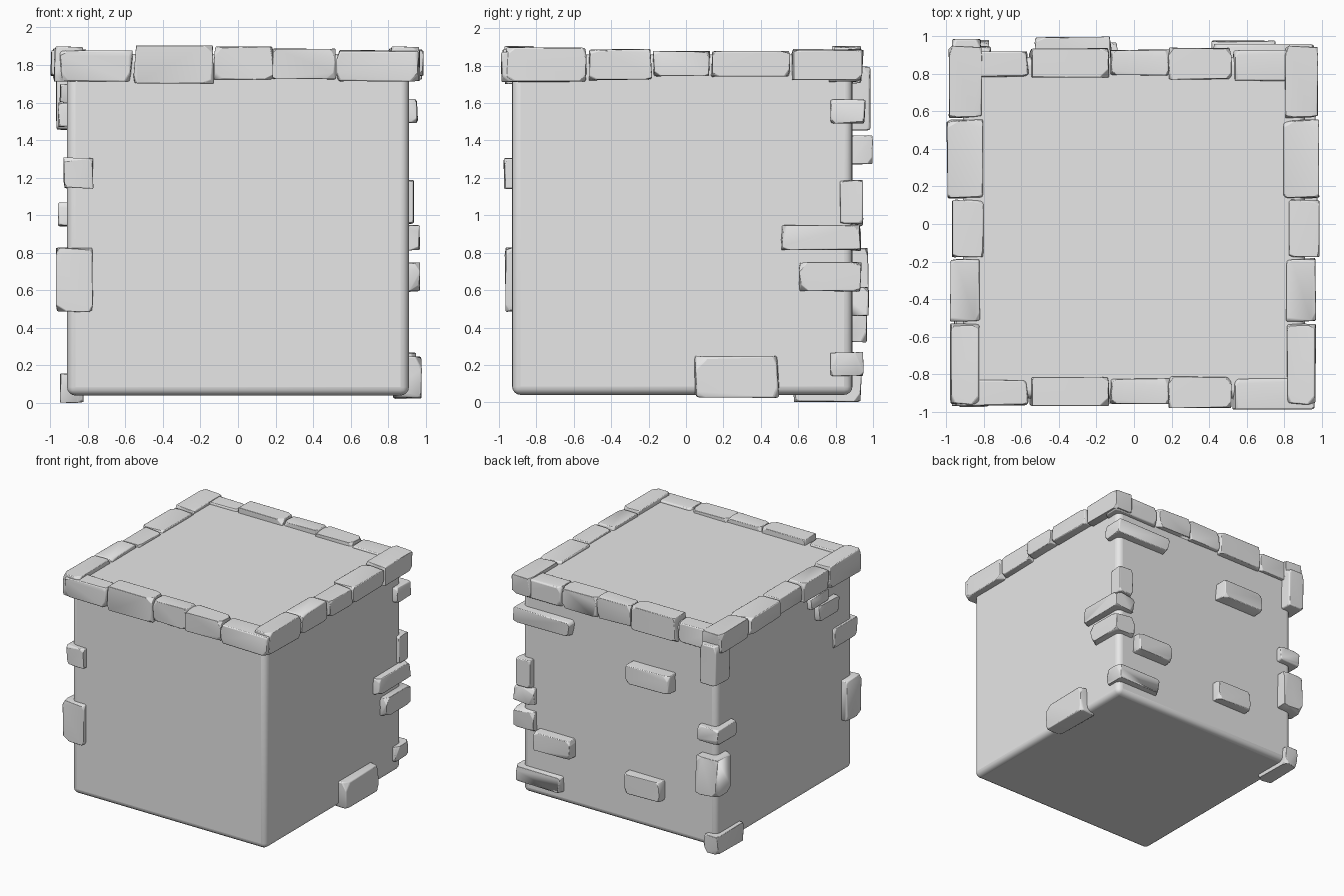
import bpy
import bmesh
import random
from itertools import product
from mathutils import Vector

if "Cube" in bpy.data.objects:
    bpy.data.objects.remove(bpy.data.objects["Cube"], do_unlink=True)

# One plain stone grey for everything
stone_grey = bpy.data.materials.new("stone_grey")
stone_grey.use_nodes = True
grey = (0.8, 0.8, 0.8, 1.0)
stone_grey.diffuse_color = grey
stone_grey.node_tree.nodes["Principled BSDF"].inputs["Base Color"].default_value = grey


def finish(name, bm, bevel_width, segments, angle):
    """Turn a bmesh into a bevelled, smooth shaded object."""
    bmesh.ops.recalc_face_normals(bm, faces=bm.faces)
    mesh = bpy.data.meshes.new(name)
    bm.to_mesh(mesh)
    bm.free()
    mesh.materials.append(stone_grey)
    obj = bpy.data.objects.new(name, mesh)
    bpy.context.collection.objects.link(obj)
    bevel = obj.modifiers.new("soft_edges", "BEVEL")
    bevel.width = bevel_width
    bevel.segments = segments
    bevel.limit_method = "ANGLE"
    bevel.angle_limit = 0.35
    bpy.ops.object.select_all(action="DESELECT")
    obj.select_set(True)
    bpy.context.view_layer.objects.active = obj
    bpy.ops.object.shade_smooth_by_angle(angle=angle)
    return obj


def chipped_stone(name, x_range, y_range, z_range, seed):
    """Box-like stone whose corners are knocked off unevenly."""
    rng = random.Random(seed)
    ranges = (x_range, y_range, z_range)
    centre = Vector([(low + high) / 2 for low, high in ranges])
    half = Vector([(high - low) / 2 for low, high in ranges])
    chip = sorted(half)[1]
    bm = bmesh.new()
    for signs in product((-1, 1), repeat=3):
        for axis in range(3):
            point = Vector([s * h for s, h in zip(signs, half)])
            cut = min(chip, half[axis]) * rng.uniform(0.15, 0.65)
            point[axis] -= signs[axis] * cut
            for other in range(3):
                if other != axis:
                    point[other] *= rng.uniform(0.9, 1.0)
            bm.verts.new(centre + point)
    hull = bmesh.ops.convex_hull(bm, input=bm.verts)
    loose = {g for g in hull["geom_interior"] + hull["geom_unused"]
             if isinstance(g, bmesh.types.BMVert)}
    bmesh.ops.delete(bm, geom=list(loose), context="VERTS")
    bmesh.ops.dissolve_limit(bm, angle_limit=0.12, verts=bm.verts, edges=bm.edges)
    return finish(name, bm, 0.012, 2, 0.6)


# Main block with softly rounded edges
bm = bmesh.new()
bmesh.ops.create_cube(bm, size=1.82)
bmesh.ops.translate(bm, verts=bm.verts, vec=(0, -0.02, 0.95))
finish("main_block", bm, 0.045, 4, 0.6)

# Rim stones: start, end along the side, outer and inner edge, bottom and top
front_row = [
    (-.95, -.56, -.97, -.83, 1.71, 1.88),
    (-.56, -.13, -.97, -.81, 1.70, 1.91),
    (-.13, .19, -.96, -.82, 1.72, 1.90),
    (.18, .52, -.98, -.81, 1.72, 1.89),
    (.52, .97, -.99, -.82, 1.71, 1.88),
]
side_row = [
    (-.97, -.52, .81, .97, 1.71, 1.90),
    (-.52, -.18, .81, .97, 1.72, 1.89),
    (-.18, .13, .82, .99, 1.74, 1.88),
    (.13, .56, .79, .99, 1.74, 1.88),
    (.56, .95, .80, .98, 1.72, 1.89),
]
for i, (start, end, outer, inner, low, high) in enumerate(front_row):
    for side, shift in (("front", 0), ("back", 1.75)):
        chipped_stone(f"rim_stone_{side}_{i + 1}", (start, end),
                      (outer + shift, inner + shift), (low, high), i)
for i, (start, end, inner, outer, low, high) in enumerate(side_row):
    for side, shift in (("left", 0), ("right", -1.79)):
        chipped_stone(f"rim_stone_{side}_{i + 1}", (inner + shift, outer + shift),
                      (start, end), (low, high), i + 10)

# Stones set into the walls and vertical corners
wall_stones = {
    "left_wall_foot_stone": (.82, .98, .04, .50, .02, .25),
    "back_left_stone_lower": (.77, .97, .60, .94, .59, .75),
    "back_left_stone_middle": (.77, .97, .50, .94, .81, .95),
    "back_left_stone_upright": (.80, .94, .82, .95, .95, 1.19),
    "back_left_stone_foot": (.52, .95, .77, .95, .14, .27),
    "back_left_stone_upper": (.42, .96, .77, .96, 1.49, 1.62),
    "back_wall_stone_upper": (-.53, -.11, .82, 1.0, 1.27, 1.43),
    "back_wall_stone_left": (.41, .76, .82, .98, .46, .62),
    "back_wall_stone_lower": (-.43, -.08, .82, .97, .32, .49),
    "back_right_stone_top": (-.97, -.81, .78, .99, 1.45, 1.80),
    "back_right_stone_middle": (-.96, -.76, .68, .95, .94, 1.07),
    "back_right_stone_upright": (-.97, -.77, .77, .98, .50, .83),
    "back_right_stone_foot": (-.95, -.82, .57, .94, 0, .16),
    "right_wall_stone_low": (-.96, -.82, -.69, -.42, 1.47, 1.60),
    "right_wall_stone_high": (-.95, -.82, -.57, -.32, 1.60, 1.70),
    "front_right_stone_upper": (-.93, -.77, -.98, -.66, 1.14, 1.31),
    "front_right_stone_upright": (-.97, -.77, -.97, -.78, .48, .83),
}
for i, (name, b) in enumerate(wall_stones.items()):
    chipped_stone(name, b[0:2], b[2:4], b[4:6], i + 30)
